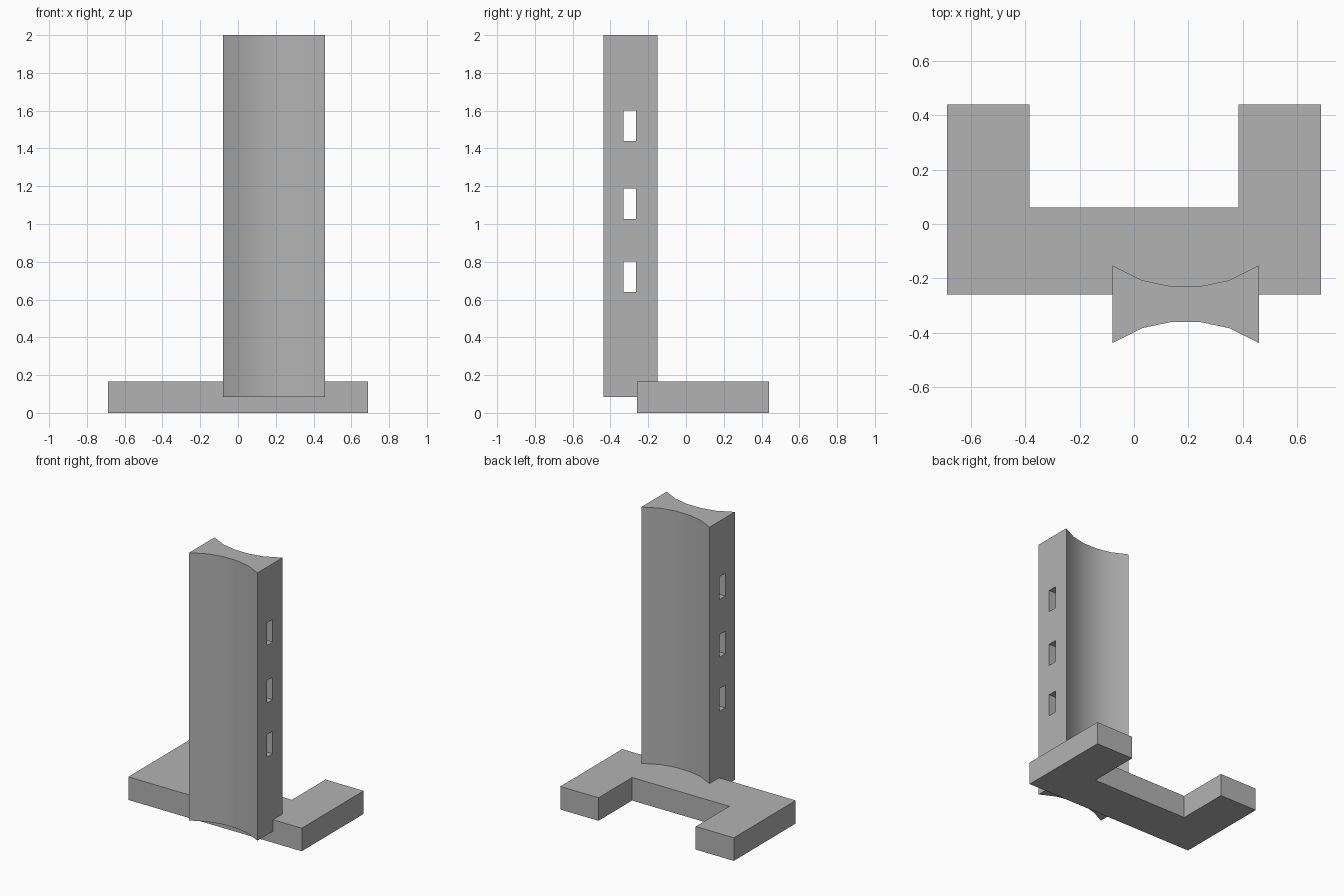
import bpy, bmesh, math

if "Cube" in bpy.data.objects:
    bpy.data.objects.remove(bpy.data.objects["Cube"], do_unlink=True)

grey = bpy.data.materials.new("plain_grey")
grey.use_nodes = True
colour = (0.45, 0.45, 0.45, 1)
grey.diffuse_color = colour
grey.node_tree.nodes["Principled BSDF"].inputs["Base Color"].default_value = colour


def prism(name, outline, z0, z1):
    """Extrude a counter-clockwise outline from z0 up to z1."""
    bm = bmesh.new()
    face = bm.faces.new([bm.verts.new((x, y, z0)) for x, y in outline])
    top = bmesh.ops.extrude_face_region(bm, geom=[face])["geom"]
    verts = [g for g in top if isinstance(g, bmesh.types.BMVert)]
    bmesh.ops.translate(bm, vec=(0, 0, z1 - z0), verts=verts)
    bmesh.ops.recalc_face_normals(bm, faces=bm.faces)
    mesh = bpy.data.meshes.new(name)
    bm.to_mesh(mesh)
    bm.free()
    mesh.materials.append(grey)
    obj = bpy.data.objects.new(name, mesh)
    bpy.context.collection.objects.link(obj)
    return obj


def select_only(obj):
    bpy.ops.object.select_all(action="DESELECT")
    obj.select_set(True)
    bpy.context.view_layer.objects.active = obj


# U-shaped foot, open to the back
half = [(0.687, -0.26), (0.687, 0.44), (0.385, 0.44), (0.385, 0.06)]
prism("base", half + [(-x, y) for x, y in reversed(half)], 0, 0.165)

# Column with hollowed front and back, off centre on the foot
cx, cy = 0.19, -0.295
curve = [(0.27, 0.143), (0.16, 0.088), (0.055, 0.066)]
back = curve + [(-x, y) for x, y in reversed(curve)]
outline = back + [(-x, -y) for x, y in back]
column = prism("column", [(cx + x, cy + y) for x, y in outline], 0.083, 2)

# Three slots right through the column from side to side
for z in (0.72, 1.107, 1.52):
    slot = prism("slot_cutter", [(-0.3, -0.33), (0.7, -0.33), (0.7, -0.265), (-0.3, -0.265)],
                 z - 0.081, z + 0.081)
    slot.hide_render = True
    cut = column.modifiers.new("slot", "BOOLEAN")
    cut.operation = "DIFFERENCE"
    cut.solver = "EXACT"
    cut.object = slot
    select_only(column)
    bpy.ops.object.modifier_apply(modifier=cut.name)
    bpy.data.objects.remove(slot, do_unlink=True)

select_only(column)
bpy.ops.object.shade_smooth_by_angle(angle=math.radians(30))
